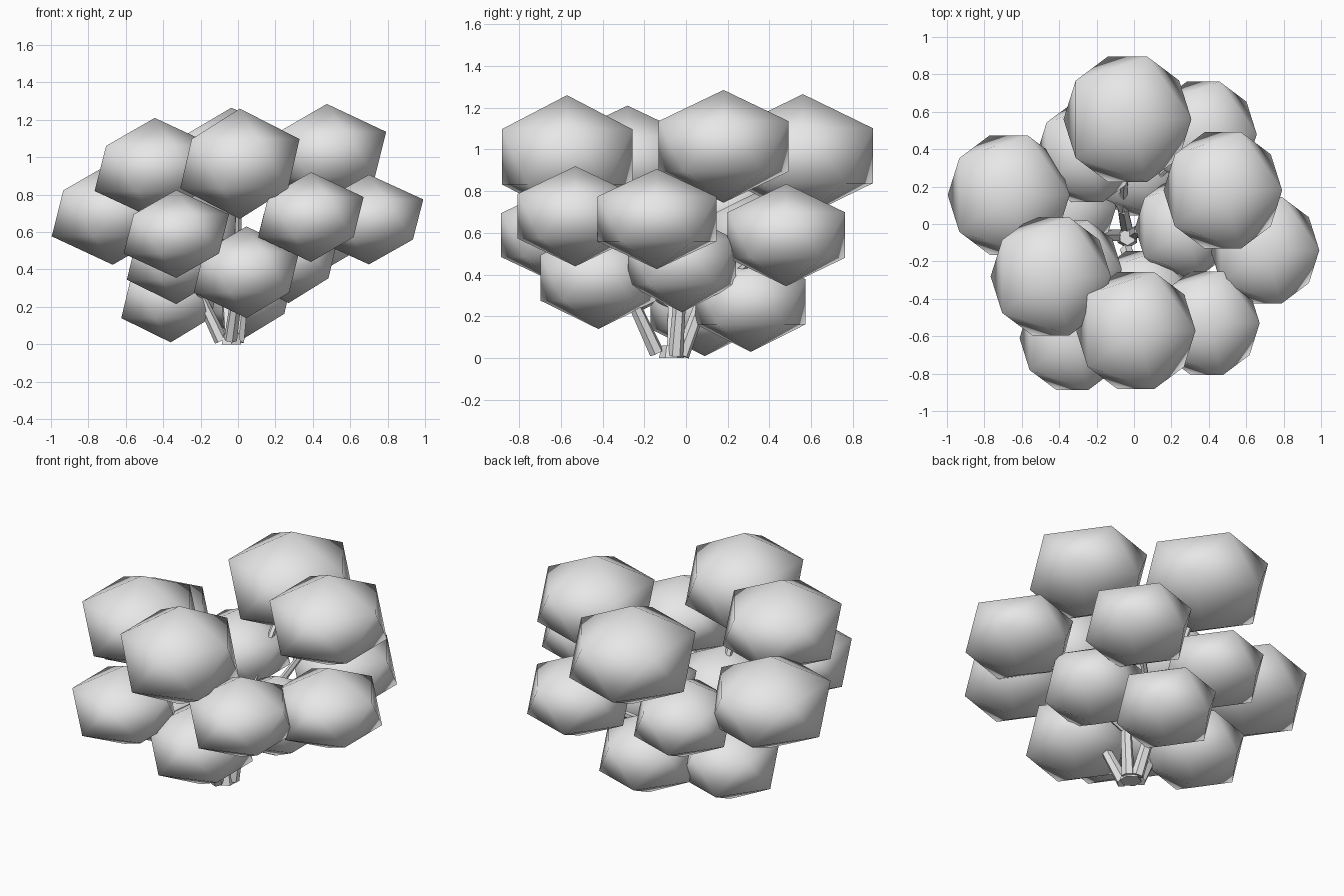
import bpy
from mathutils import Vector

cube = bpy.data.objects.get("Cube")
if cube:
    bpy.data.objects.remove(cube, do_unlink=True)

grey = bpy.data.materials.new("plain_grey")
grey.use_nodes = True
grey.diffuse_color = (0.8, 0.8, 0.8, 1)
grey.node_tree.nodes["Principled BSDF"].inputs["Base Color"].default_value = (0.8, 0.8, 0.8, 1)


def finish(name):
    obj = bpy.context.object
    obj.name = name
    obj.data.materials.append(grey)
    return obj


def leaf_clump(name, centre, width, height):
    """Flattened smooth icosahedron."""
    bpy.ops.mesh.primitive_ico_sphere_add(subdivisions=1, radius=1, location=centre)
    obj = finish(name)
    obj.scale = (width * 0.985, width * 1.015, height)
    bpy.ops.object.shade_smooth()


def limb(name, start, end, r1, r2):
    """Tapered six-sided branch between two points."""
    a, b = Vector(start), Vector(end)
    bpy.ops.mesh.primitive_cone_add(vertices=6, radius1=r1, radius2=r2,
                                    depth=(b - a).length, location=(a + b) / 2)
    obj = finish(name)
    obj.rotation_euler = (b - a).to_track_quat("Z", "Y").to_euler()
    bpy.ops.object.shade_smooth_by_angle()


# Leaf clumps grouped by the main limb that carries them: centre, width, height
groups = {
    "right": ((-0.09, -0.06, 0.018), (-0.2, -0.06, 0.25), [
        ((-0.445, -0.28, 0.94), 0.365, 0.27),
        ((-0.67, 0.155, 0.70), 0.37, 0.275),
        ((-0.33, -0.61, 0.59), 0.32, 0.235),
        ((-0.33, -0.24, 0.45), 0.30, 0.235),
        ((-0.36, 0.09, 0.245), 0.30, 0.235),
    ]),
    "front": ((-0.04, -0.14, 0.025), (-0.01, -0.24, 0.24), [
        ((0.01, -0.57, 0.965), 0.362, 0.295),
        ((0.39, -0.53, 0.68), 0.32, 0.24),
        ((0.045, -0.42, 0.385), 0.32, 0.245),
    ]),
    "left": ((0.0, -0.05, 0.012), (0.03, -0.03, 0.28), [
        ((0.475, 0.18, 1.015), 0.36, 0.27),
        ((0.70, -0.14, 0.667), 0.33, 0.24),
        ((0.27, -0.02, 0.46), 0.30, 0.24),
    ]),
    "back": ((-0.04, -0.02, 0.012), (-0.06, 0.08, 0.28), [
        ((-0.035, 0.56, 0.97), 0.388, 0.295),
        ((0.37, 0.48, 0.59), 0.325, 0.245),
        ((-0.25, 0.38, 0.58), 0.305, 0.235),
        ((0.03, 0.31, 0.27), 0.305, 0.24),
    ]),
}

for side, (base, fork, clumps) in groups.items():
    limb(f"{side}_limb", base, fork, 0.036, 0.03)
    for i, (centre, width, height) in enumerate(clumps, 1):
        limb(f"{side}_branch_{i}", fork, centre, 0.026, 0.014)
        leaf_clump(f"{side}_leaf_clump_{i}", centre, width, height)

# Trunk foot where the limbs meet
limb("trunk_foot", (-0.035, -0.07, 0), (-0.035, -0.07, 0.06), 0.06, 0.045)
